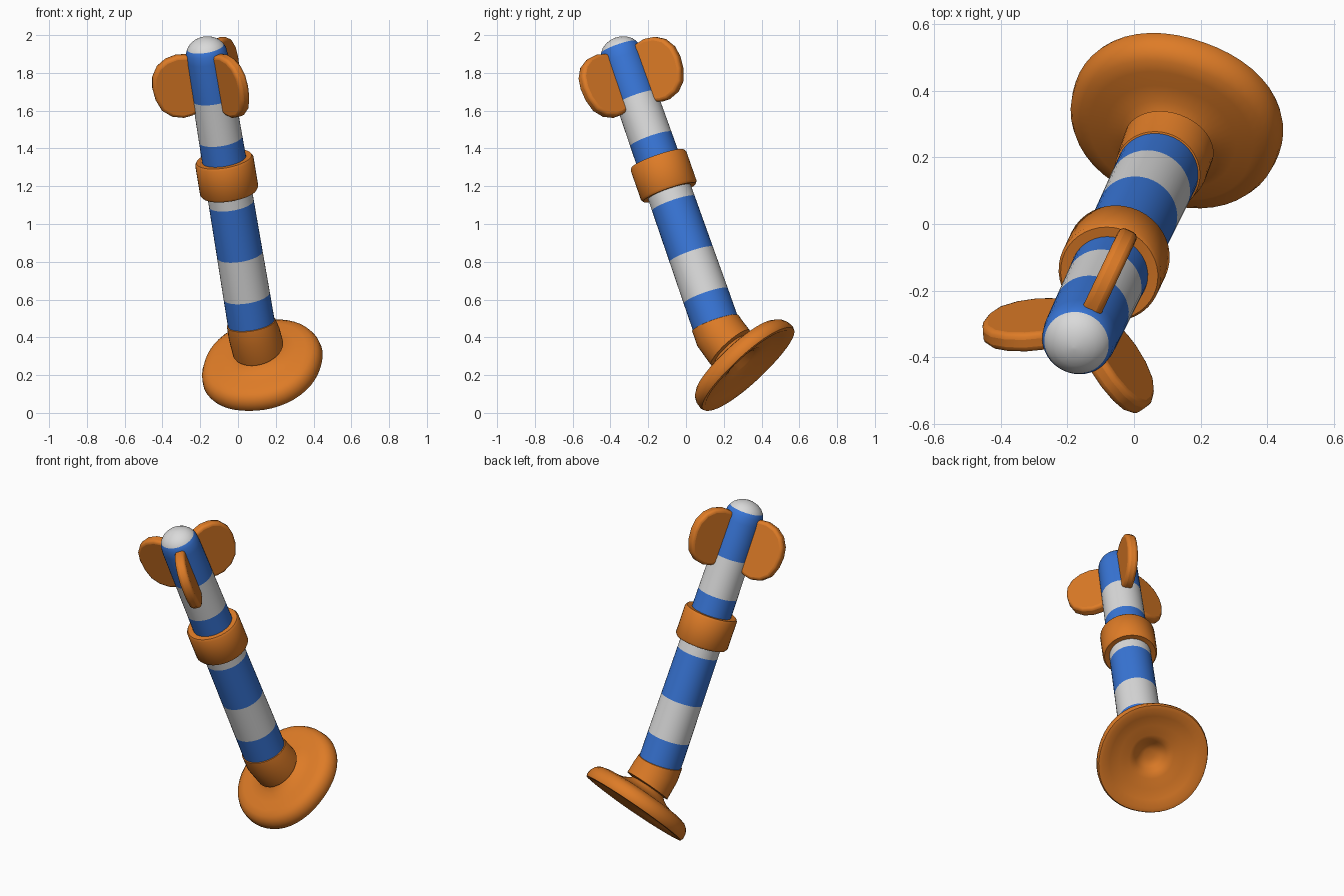
import bpy, bmesh, math
from mathutils import Vector, Matrix

if "Cube" in bpy.data.objects:
    bpy.data.objects.remove(bpy.data.objects["Cube"])


def material(name, rgb):
    m = bpy.data.materials.new(name)
    m.diffuse_color = (*rgb, 1)
    m.use_nodes = True
    m.node_tree.nodes["Principled BSDF"].inputs["Base Color"].default_value = m.diffuse_color
    return m


ORANGE = material("orange", (0.73, 0.20, 0.02))
BLUE = material("blue", (0.04, 0.18, 0.68))
WHITE = material("white", (0.70, 0.70, 0.70))


def frame(origin, axis):
    """Local frame with z along axis and x pointing to its upper side."""
    d = Vector(axis).normalized()
    x = (Vector((0, 0, 1)) - d * d.z).normalized()
    y = d.cross(x)
    m = Matrix((x, y, d)).transposed().to_4x4()
    m.translation = Vector(origin)
    return m


def ring(mat, r, h, n=40, power=2.0):
    """Points of a circle (or soft square) of radius r at height h."""
    pts = []
    for i in range(n):
        a = 2 * math.pi * i / n
        c, s = math.cos(a), math.sin(a)
        k = r / (abs(c) ** power + abs(s) ** power) ** (1 / power)
        pts.append(mat @ Vector((c * k, s * k, h)))
    return pts


def finish(bm, name, mats, angle=35):
    bmesh.ops.recalc_face_normals(bm, faces=bm.faces)
    me = bpy.data.meshes.new(name)
    bm.to_mesh(me)
    bm.free()
    ob = bpy.data.objects.new(name, me)
    bpy.context.collection.objects.link(ob)
    for m in mats:
        me.materials.append(m)
    bpy.ops.object.select_all(action='DESELECT')
    ob.select_set(True)
    bpy.context.view_layer.objects.active = ob
    bpy.ops.object.shade_smooth_by_angle(angle=math.radians(angle))
    return ob


def loft(name, rings, mats, bands=None, closed=False, angle=35):
    """Skin a stack of rings; bands gives the material slot of each step."""
    bm = bmesh.new()
    rows = [[bm.verts.new(p) for p in r] for r in rings]
    n = len(rows[0])
    steps = list(zip(rows, rows[1:])) + ([(rows[-1], rows[0])] if closed else [])
    for k, (a, b) in enumerate(steps):
        for i in range(n):
            j = (i + 1) % n
            f = bm.faces.new((a[i], a[j], b[j], b[i]))
            f.material_index = bands[k] if bands else 0
    if not closed:
        bm.faces.new(rows[0])
        f = bm.faces.new(rows[-1])
        f.material_index = bands[-1] if bands else 0
    return finish(bm, name, mats, angle)


SHAFT = frame((0.07, 0.155, 0.475), (-0.166, -0.35, 1))
BASE = frame((0.127, 0.31, 0.253), (-0.32, -0.91, 1))

# striped shaft with a rounded white tip: (height, radius, colour above)
shaft = [(-0.06, 0.125, 0), (0.155, 0.124, 1), (0.39, 0.122, 0), (0.68, 0.120, 1),
         (0.83, 0.118, 0), (1.045, 0.116, 1), (1.28, 0.114, 0), (1.50, 0.112, 0),
         (1.545, 0.108, 0), (1.568, 0.098, 1), (1.588, 0.083, 1), (1.604, 0.061, 1),
         (1.615, 0.034, 1), (1.62, 0.005, 1)]
loft("striped_shaft", [ring(SHAFT, r, h) for h, r, _ in shaft], [BLUE, WHITE],
     [c for _, _, c in shaft])

# grip band around the middle
band = [(0.112, 0.745), (0.147, 0.742), (0.156, 0.755), (0.156, 0.92),
        (0.148, 0.932), (0.112, 0.93)]
loft("grip_band", [ring(SHAFT, r, h) for r, h in band], [ORANGE], closed=True)

# socket that bends from the shaft towards the cup
mid = frame((0.085, 0.18, 0.42), (-0.22, -0.55, 1))
end = frame((0.105, 0.235, 0.345), (-0.32, -0.91, 1))
loft("socket", [ring(SHAFT, 0.118, 0.004), ring(SHAFT, 0.130, 0.0), ring(mid, 0.137, 0),
                ring(end, 0.138, 0.0), ring(end, 0.10, -0.005)], [ORANGE])

# shallow cup with a hollow underside: (radius, height)
cup = [(0.09, 0.13), (0.115, 0.105), (0.15, 0.085), (0.20, 0.073), (0.25, 0.068),
       (0.285, 0.058), (0.308, 0.040), (0.320, 0.015), (0.324, -0.015), (0.318, -0.03),
       (0.295, -0.032), (0.25, -0.015), (0.19, 0.0), (0.13, 0.008), (0.09, 0.022),
       (0.07, 0.05), (0.03, 0.062)]
loft("cup", [ring(BASE, r, h, 48, 2.15) for r, h in cup], [ORANGE], angle=60)

# three rounded fins around the upper end: (distance from axis, height)
outline = [(0.08, 1.225), (0.13, 1.208), (0.175, 1.204), (0.235, 1.222), (0.283, 1.265),
           (0.307, 1.33), (0.313, 1.395), (0.303, 1.455), (0.27, 1.508), (0.22, 1.540),
           (0.16, 1.552), (0.08, 1.54)]
HALF = 0.03
for k, label in enumerate(("back", "right", "left")):
    place = SHAFT @ Matrix.Rotation(k * 2 * math.pi / 3, 4, 'Z')
    bm = bmesh.new()
    sides = [[bm.verts.new(place @ Vector((r, s * HALF, h))) for r, h in outline]
             for s in (-1, 1)]
    bm.faces.new(sides[0])
    bm.faces.new(sides[1])
    for i in range(len(outline)):
        j = (i + 1) % len(outline)
        bm.faces.new((sides[0][i], sides[0][j], sides[1][j], sides[1][i]))
    fin = finish(bm, label + "_fin", [ORANGE], 50)
    bev = fin.modifiers.new("round_edges", 'BEVEL')
    bev.width = 0.018
    bev.segments = 3
    bev.limit_method = 'ANGLE'
    bev.angle_limit = math.radians(60)
